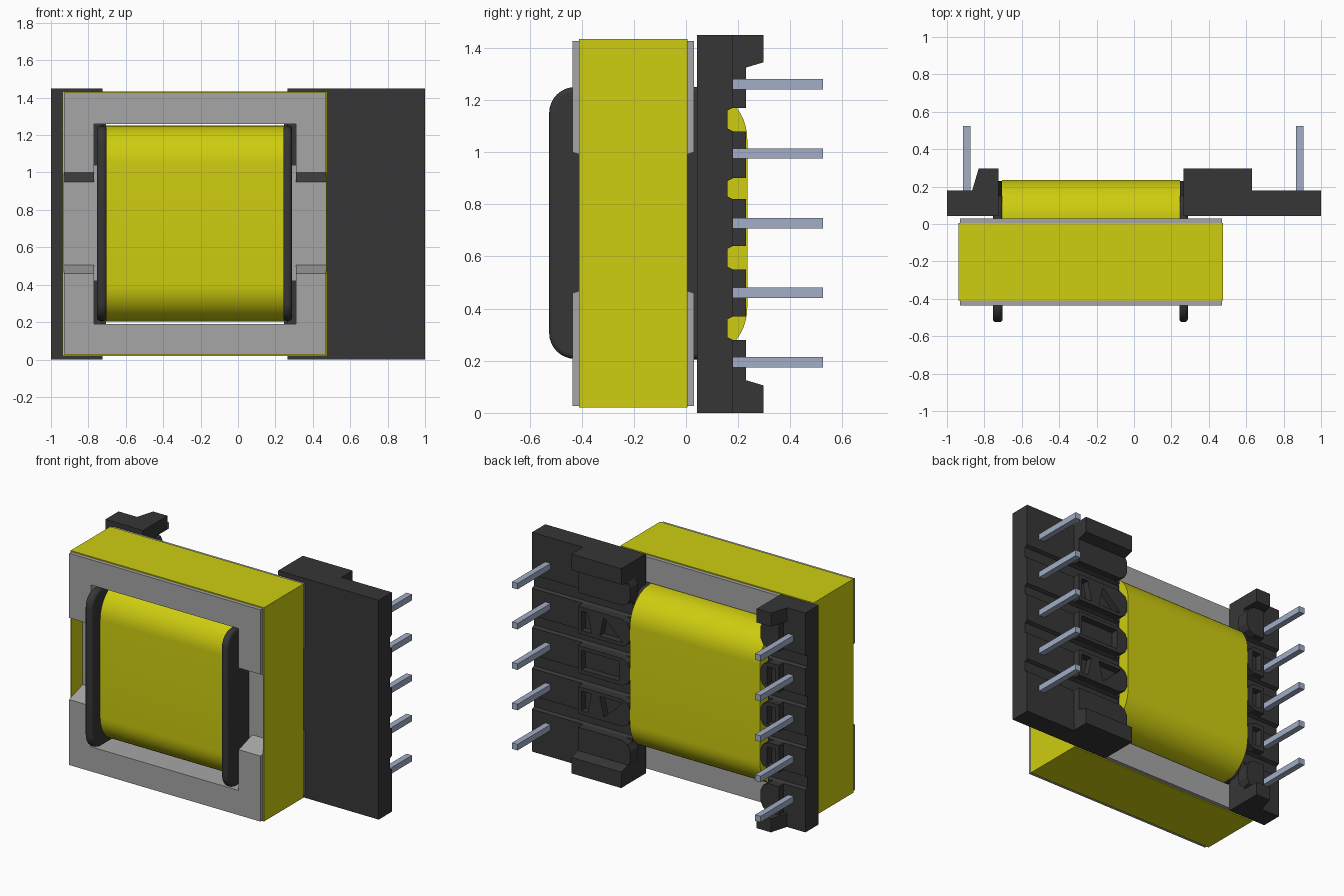
import bpy, bmesh, math

if "Cube" in bpy.data.objects:
    bpy.data.objects.remove(bpy.data.objects["Cube"], do_unlink=True)


def material(name, rgb):
    m = bpy.data.materials.new(name)
    m.use_nodes = True
    m.diffuse_color = (*rgb, 1)
    b = m.node_tree.nodes["Principled BSDF"]
    b.inputs["Base Color"].default_value = (*rgb, 1)
    b.inputs["Roughness"].default_value = 0.6
    return m


YELLOW = material("yellow tape", (0.62, 0.61, 0.005))
GREY = material("grey ferrite", (0.38, 0.38, 0.38))
BLACK = material("black plastic", (0.037, 0.037, 0.038))
STEEL = material("tinned steel", (0.36, 0.42, 0.57))


def prism(name, pts, axis, lo, hi, mat):
    """Extrude a 2D outline along an axis; the points use the other two axes in order."""
    def place(p, h):
        c = list(p)
        c.insert("xyz".index(axis), h)
        return c
    bm = bmesh.new()
    face = bm.faces.new([bm.verts.new(place(p, lo)) for p in pts])
    ext = bmesh.ops.extrude_face_region(bm, geom=[face])
    step = place((0, 0), hi - lo)
    bmesh.ops.translate(bm, vec=step, verts=[v for v in ext["geom"] if isinstance(v, bmesh.types.BMVert)])
    bmesh.ops.recalc_face_normals(bm, faces=bm.faces)
    me = bpy.data.meshes.new(name)
    bm.to_mesh(me)
    bm.free()
    me.materials.append(mat)
    ob = bpy.data.objects.new(name, me)
    bpy.context.collection.objects.link(ob)
    return ob


def rect(a0, a1, b0, b1):
    return [(a0, b0), (a1, b0), (a1, b1), (a0, b1)]


def round_rect(a0, a1, b0, b1, r, n=8):
    pts = []
    for k, (ca, cb) in enumerate([(a1 - r, b1 - r), (a0 + r, b1 - r), (a0 + r, b0 + r), (a1 - r, b0 + r)]):
        for i in range(n + 1):
            t = math.pi / 2 * (k + i / n)
            pts.append((ca + r * math.cos(t), cb + r * math.sin(t)))
    return pts


def box(name, x, y, z, mat):
    return prism(name, rect(*x, *y), "z", *z, mat)


def activate(ob):
    bpy.ops.object.select_all(action="DESELECT")
    ob.select_set(True)
    bpy.context.view_layer.objects.active = ob


def smooth(ob):
    activate(ob)
    bpy.ops.object.shade_smooth_by_angle(angle=math.radians(35))


def cut(ob, cutter):
    activate(ob)
    mod = ob.modifiers.new("pocket", "BOOLEAN")
    mod.operation, mod.solver, mod.object = "DIFFERENCE", "EXACT", cutter
    bpy.ops.object.modifier_apply(modifier=mod.name)
    bpy.data.objects.remove(cutter, do_unlink=True)


# Ferrite core: two yokes, two notched side legs and the centre post
F, B = -0.435, 0.03
box("core_bottom_bar", (-0.93, 0.47), (F, B), (0.027, 0.19), GREY)
box("core_top_bar", (-0.93, 0.47), (F, B), (1.26, 1.427), GREY)
leg = [(F, 0.19), (B, 0.19), (B, 0.46), (-0.11, 0.505), (-0.11, 0.95), (B, 1.0),
       (B, 1.26), (F, 1.26), (F, 1.0), (-0.295, 0.95), (-0.295, 0.505), (F, 0.46)]
prism("core_right_leg", leg, "x", -0.93, -0.77, GREY)
prism("core_left_leg", leg, "x", 0.31, 0.47, GREY)
box("core_centre_post", (-0.77, 0.31), (-0.295, -0.11), (0.42, 1.04), GREY)

# Thin tape band around the core
T = (-0.41, 0.005)
for name, z in (("tape_bottom", (0.02, 0.027)), ("tape_top", (1.427, 1.434))):
    box(name, (-0.937, 0.477), T, z, YELLOW)
for name, x in (("tape_right", (-0.937, -0.93)), ("tape_left", (0.47, 0.477))):
    box(name, x, T, (0.027, 1.427), YELLOW)

# Wrapped winding
smooth(prism("winding", round_rect(-0.437, 0.235, 0.203, 1.25, 0.2, 12), "x", -0.705, 0.245, YELLOW))

# Bobbin flanges with softened rims
for name, x in (("right_flange", (-0.755, -0.702)), ("left_flange", (0.242, 0.288))):
    fl = prism(name, round_rect(-0.525, 0.16, 0.207, 1.25, 0.1), "x", *x, BLACK)
    bev = fl.modifiers.new("soft rim", "BEVEL")
    bev.width, bev.segments, bev.limit_method = 0.018, 3, "ANGLE"
    bev.angle_limit = math.radians(40)
    smooth(fl)

# Terminal boards with wire grooves across the back
GROOVES = [(0.28, 0.37), (0.55, 0.64), (0.82, 0.90), (1.08, 1.17)]
comb = [(0.042, 1.45), (0.042, 0.0), (0.18, 0.0)]
for a, b in GROOVES:
    comb += [(0.18, a), (0.16, a + 0.01), (0.16, b - 0.01), (0.18, b)]
comb.append((0.18, 1.45))
prism("left_terminal_board", comb, "x", 0.265, 1.0, BLACK)
prism("right_terminal_board", comb, "x", -1.0, -0.725, BLACK)

# Raised guides between the grooves, with rounded tips beside the winding
TEETH = [(0.09, 0.28), (0.37, 0.55), (0.64, 0.82), (0.90, 1.08), (1.17, 1.36)]
for i, (a, b) in enumerate(TEETH):
    m = (a + b) / 2
    for side, tip, end in (("left", 0.247, 0.63), ("right", -0.705, -0.84)):
        s = 1 if end > tip else -1
        outline = [(end, a), (tip + s * 0.06, a), (tip + s * 0.02, a + 0.02), (tip, a + 0.06),
                   (tip, b - 0.06), (tip + s * 0.02, b - 0.02), (tip + s * 0.06, b), (end, b)]
        tooth = prism(f"{side}_wire_guide_{i + 1}", outline, "y", 0.15, 0.23, BLACK)
        # Sunken pockets in the three middle guides
        if side == "left" and i in (1, 2, 3):
            lo, hi = a + 0.025, b - 0.025
            if i == 2:
                pockets = [rect(0.33, 0.605, lo, hi)]
            else:
                base, peak = (hi, lo) if i == 1 else (lo, hi)
                pockets = [[(0.30, base), (0.47, base), (0.44, peak)],
                           [(0.53, base), (0.605, base), (0.605, peak), (0.56, peak)]]
            for p in pockets:
                cut(tooth, prism("pocket_cutter", p, "y", 0.185, 0.3, BLACK))
        elif side == "right" and i in (1, 2, 3):
            cut(tooth, prism("pocket_cutter", rect(-0.815, -0.755, m - 0.06, m + 0.06), "y", 0.185, 0.3, BLACK))

# Stand-off feet at the top and bottom of each board
for label, z0, d in (("bottom", 0.0, 1), ("top", 1.45, -1)):
    hook = [(0.17, z0), (0.298, z0), (0.298, z0 + d * 0.105), (0.225, z0 + d * 0.127), (0.17, z0 + d * 0.127)]
    prism(f"left_{label}_foot", hook, "x", 0.265, 0.63, BLACK)
    slope = [(-0.725, 0.17), (-0.725, 0.298), (-0.83, 0.298), (-0.865, 0.18), (-0.865, 0.17)]
    prism(f"right_{label}_foot", slope, "z", *sorted((z0, z0 + d * 0.09)), BLACK)

# Square pins
for i, z in enumerate((0.195, 0.46, 0.727, 0.995, 1.26)):
    for side, x in (("right", -0.893), ("left", 0.885)):
        box(f"{side}_pin_{i + 1}", (x - 0.02, x + 0.02), (0.1, 0.525), (z - 0.02, z + 0.02), STEEL)
